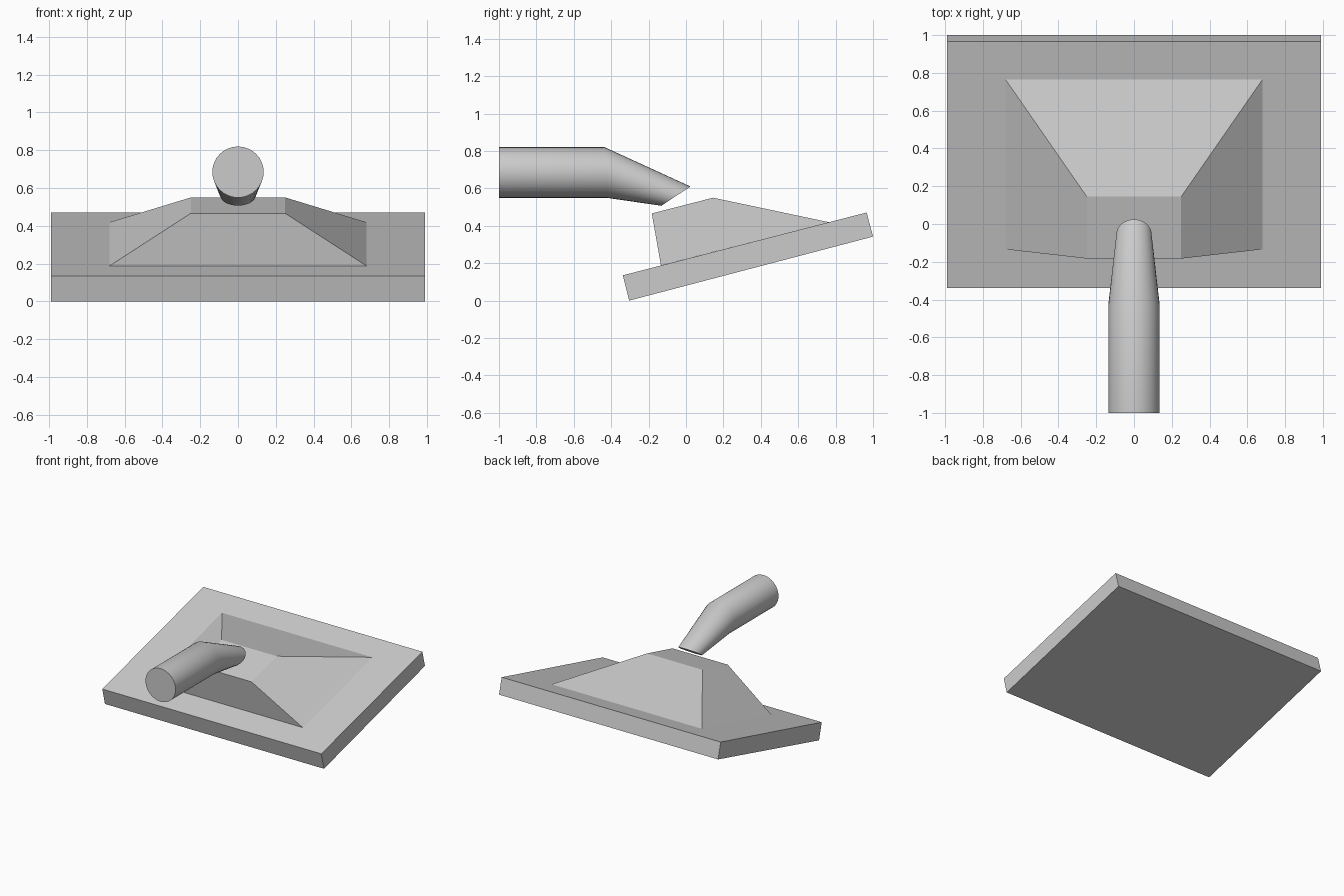
import bpy, math

if "Cube" in bpy.data.objects:
    bpy.data.objects.remove(bpy.data.objects["Cube"])

def make(name, verts, faces):
    mesh = bpy.data.meshes.new(name)
    mesh.from_pydata(verts, [], faces)
    mesh.update()
    obj = bpy.data.objects.new(name, mesh)
    bpy.context.collection.objects.link(obj)
    return obj

def loft(name, rings):
    """Skin equal-length vertex rings and cap both ends."""
    n = len(rings[0])
    faces = [(r * n + i, r * n + (i + 1) % n, (r + 1) * n + (i + 1) % n, (r + 1) * n + i)
             for r in range(len(rings) - 1) for i in range(n)]
    faces += [tuple(reversed(range(n))), tuple(range((len(rings) - 1) * n, len(rings) * n))]
    return make(name, [v for ring in rings for v in ring], faces)

# tilted base plate: side profile (y, z) extruded across x
profile = [(-0.304, 0.0), (1.0, 0.342), (0.966, 0.471), (-0.338, 0.135)]
loft("base_plate", [[(x, y, z) for y, z in profile] for x in (-0.99, 0.99)])

# raised hub: wide footprint lying on the plate, narrow top
def rect(w, front, back):
    return [(-w, *front), (w, *front), (w, *back), (-w, *back)]

loft("hub", [rect(0.68, (-0.134, 0.188), (0.765, 0.419)),
             rect(0.25, (-0.183, 0.466), (0.145, 0.55))])

# round handle, bent and tapered towards the hub
def ring(top, bottom, rx, n=32):
    cy, cz = [(a + b) / 2 for a, b in zip(top, bottom)]
    hy, hz = [(a - b) / 2 for a, b in zip(top, bottom)]
    pts = []
    for i in range(n):
        a = 2 * math.pi * i / n
        pts.append((rx * math.cos(a), cy + hy * math.sin(a), cz + hz * math.sin(a)))
    return pts[::-1]

handle = loft("handle", [ring((-1.0, 0.82), (-1.0, 0.549), 0.136),
                         ring((-0.435, 0.82), (-0.42, 0.549), 0.136),
                         ring((0.024, 0.61), (-0.132, 0.507), 0.093)])

bpy.context.view_layer.objects.active = handle
handle.select_set(True)
bpy.ops.object.shade_smooth_by_angle(angle=math.radians(35))
